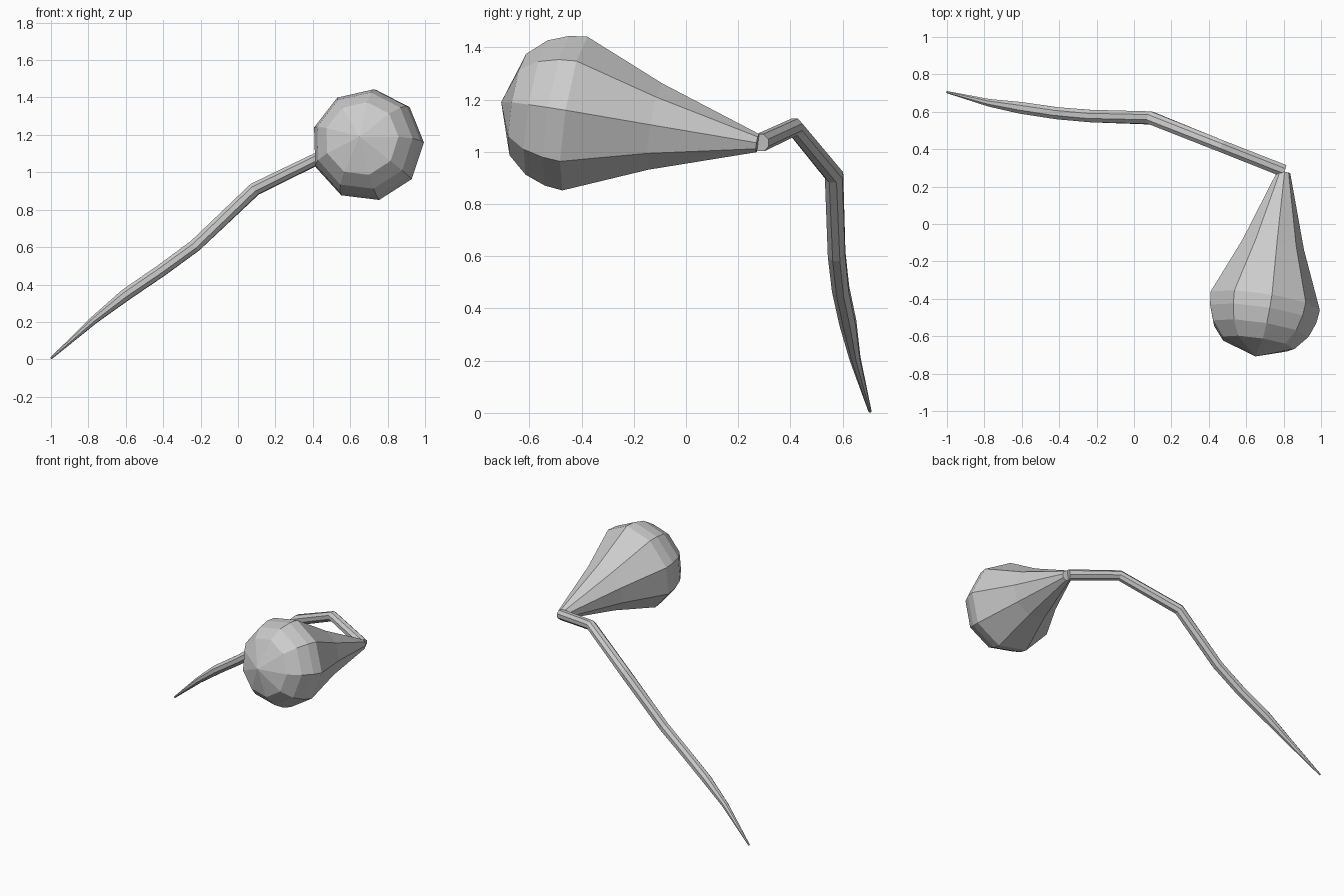
import bpy, bmesh
from math import cos, sin, radians, tau
from mathutils import Vector

if "Cube" in bpy.data.objects:
    bpy.data.objects.remove(bpy.data.objects["Cube"])


def loft(name, path, radii, sides, phase=0.0):
    """Flat-faced tube along a path; a zero radius closes to a point."""
    pts = [Vector(p) for p in path]
    bm = bmesh.new()
    rings = []
    for i, (p, r) in enumerate(zip(pts, radii)):
        if r == 0:
            rings.append([bm.verts.new(p)])
            continue
        d = Vector()
        if i > 0:
            d += (p - pts[i - 1]).normalized()
        if i < len(pts) - 1:
            d += (pts[i + 1] - p).normalized()
        d.normalize()
        u = Vector((0, 0, 1)).cross(d).normalized()
        v = d.cross(u)
        rings.append([bm.verts.new(p + r * (u * cos(a) + v * sin(a)))
                      for a in (phase + tau * k / sides for k in range(sides))])
    for a, b in zip(rings, rings[1:]):
        for k in range(sides):
            n = (k + 1) % sides
            if len(b) == 1:
                bm.faces.new((a[k], a[n], b[0]))
            else:
                bm.faces.new((a[k], a[n], b[n], b[k]))
    for ring in (rings[0], rings[-1]):
        if len(ring) > 2:
            bm.faces.new(ring)
    bmesh.ops.recalc_face_normals(bm, faces=bm.faces)
    mesh = bpy.data.meshes.new(name)
    bm.to_mesh(mesh)
    bm.free()
    obj = bpy.data.objects.new(name, mesh)
    bpy.context.collection.objects.link(obj)
    return obj


# Drooping stem, tapering to the ground tip
loft("stem",
     [(-1.0, 0.705, 0.005), (-0.77, 0.647, 0.21), (-0.60, 0.62, 0.345),
      (-0.41, 0.592, 0.475), (-0.23, 0.577, 0.607), (0.09, 0.567, 0.91),
      (0.47, 0.415, 1.095), (0.80, 0.285, 1.035)],
     [0.006, 0.022, 0.034, 0.035, 0.036, 0.037, 0.035, 0.036], 8, radians(22.5))

# Pear-shaped nine-sided bulb hanging forward from the stem end
start, tip = Vector((0.80, 0.275, 1.033)), Vector((0.65, -0.708, 1.19))
profile = [(0.0, 0.036), (0.395, 0.17), (0.705, 0.303), (0.775, 0.295),
           (0.855, 0.265), (0.93, 0.2), (1.0, 0.0)]
loft("bulb", [start.lerp(tip, t) for t, r in profile],
     [r for t, r in profile], 9, radians(3))
